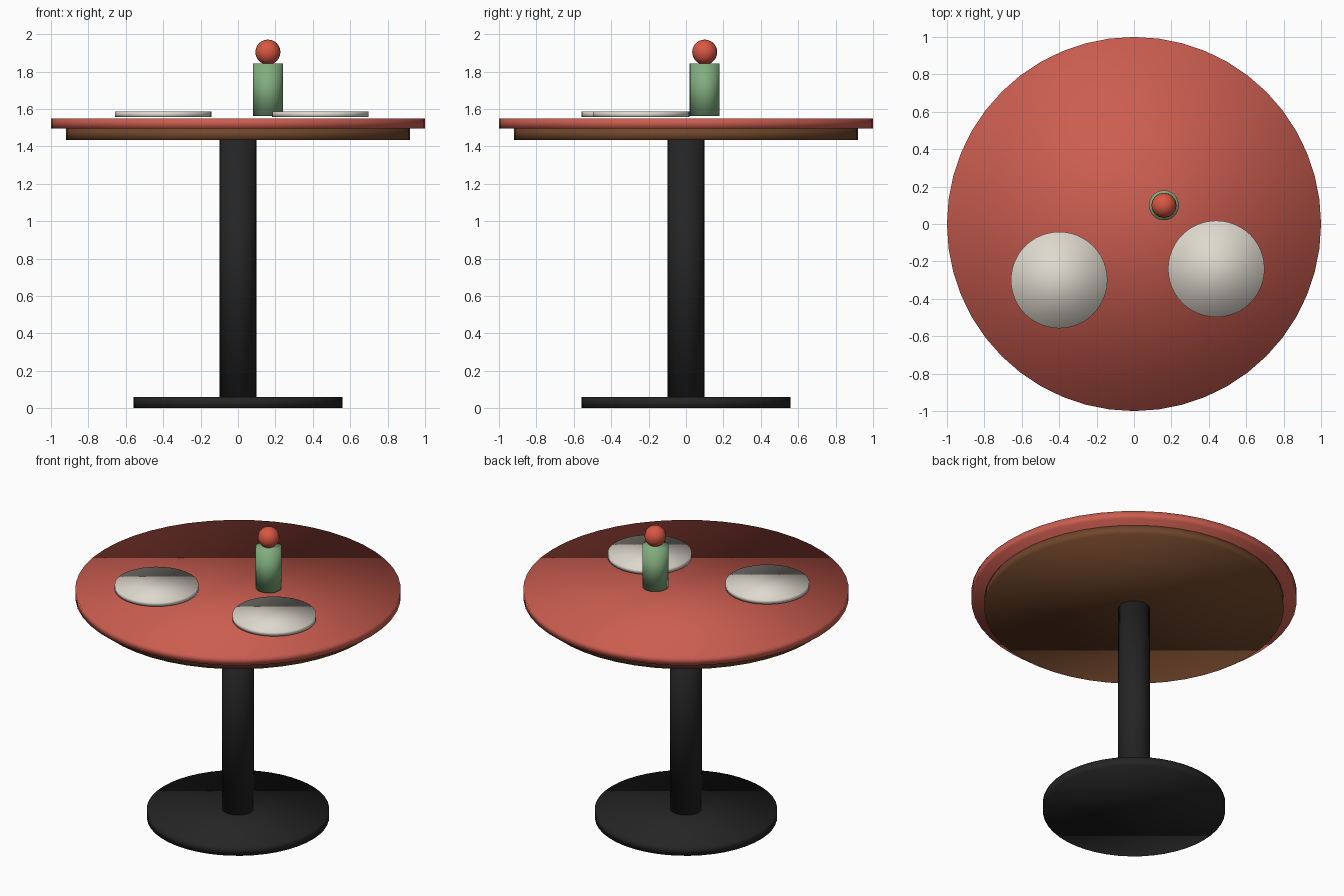
import bpy

cube = bpy.data.objects.get("Cube")
if cube:
    bpy.data.objects.remove(cube, do_unlink=True)


def material(name, rgb):
    mat = bpy.data.materials.new(name)
    mat.use_nodes = True
    mat.diffuse_color = (*rgb, 1)
    mat.node_tree.nodes["Principled BSDF"].inputs["Base Color"].default_value = (*rgb, 1)
    return mat


def finish(name, mat):
    obj = bpy.context.object
    obj.name = obj.data.name = name
    obj.data.materials.append(mat)
    bpy.ops.object.shade_smooth()
    return obj


def disc(name, mat, radius, bottom, top, x=0, y=0, sides=48):
    """Upright cylinder between two heights, with softly shaded rims."""
    bpy.ops.mesh.primitive_cylinder_add(vertices=sides, radius=radius, depth=top - bottom,
                                        location=(x, y, (bottom + top) / 2))
    return finish(name, mat)


red = material("table red", (0.60, 0.11, 0.08))
brown = material("wood brown", (0.165, 0.062, 0.024))
black = material("metal black", (0.018, 0.018, 0.018))
white = material("plate cream", (0.73, 0.69, 0.61))
green = material("bottle green", (0.22, 0.42, 0.21))
orange = material("stopper red", (0.69, 0.095, 0.055))

# Pedestal
disc("base", black, 0.56, 0, 0.06)
disc("column", black, 0.098, 0.05, 1.44, sides=32)

# Table top and the apron beneath it
disc("apron", brown, 0.92, 1.433, 1.497)
disc("table_top", red, 1, 1.495, 1.55)

# Plates
for side, x, y in (("right", -0.4, -0.3), ("left", 0.44, -0.24)):
    disc(f"plate_{side}", white, 0.258, 1.556, 1.586, x, y)

# Bottle with its ball stopper
disc("bottle", green, 0.08, 1.562, 1.842, 0.16, 0.1, sides=32)
bpy.ops.mesh.primitive_uv_sphere_add(segments=16, ring_count=12, radius=0.067,
                                     location=(0.16, 0.1, 1.904))
finish("stopper", orange)
